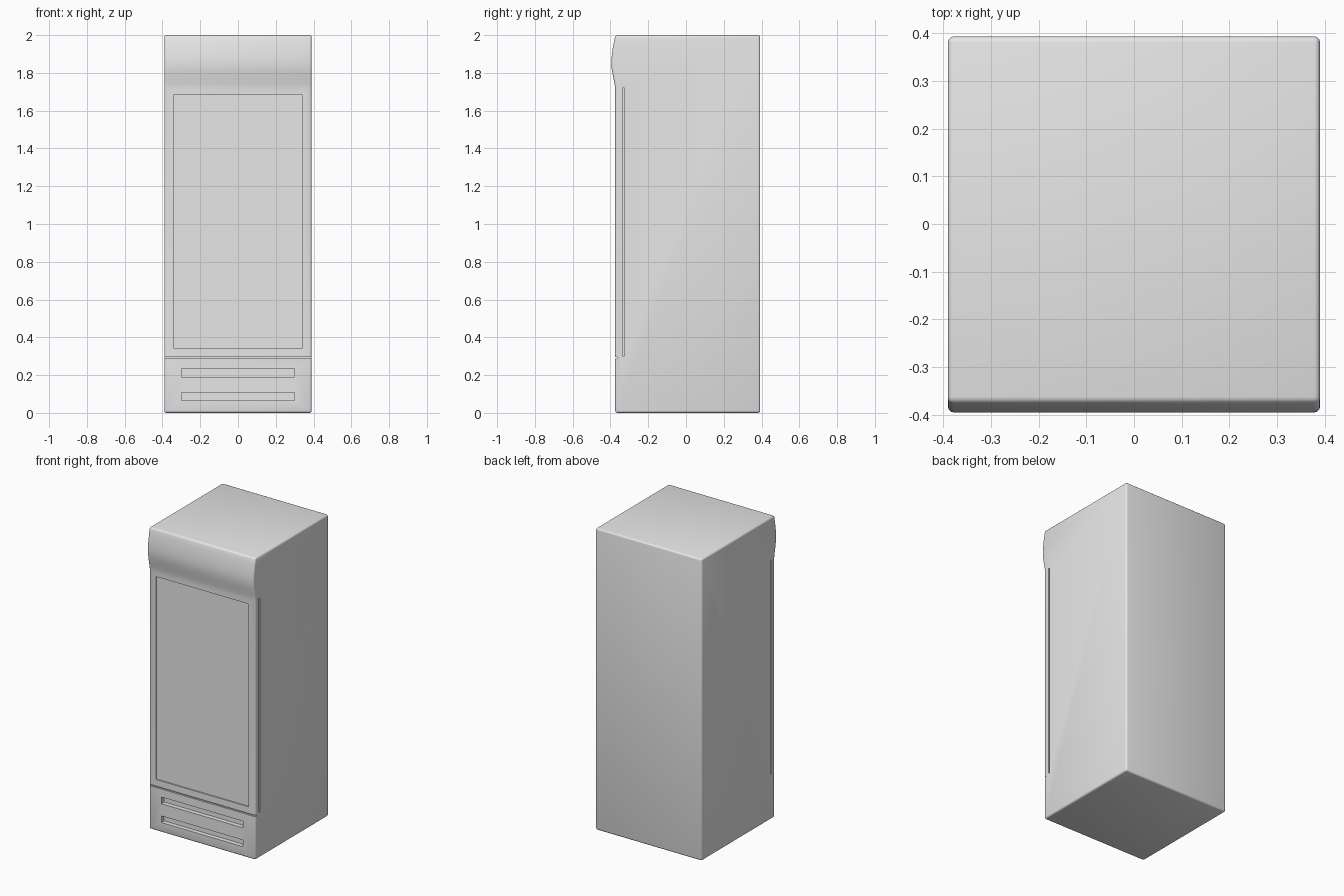
import bpy, bmesh

if "Cube" in bpy.data.objects:
    bpy.data.objects.remove(bpy.data.objects["Cube"])

grey = bpy.data.materials.new("light_grey")
grey.diffuse_color = (0.8, 0.8, 0.8, 1)
grey.use_nodes = True
grey.node_tree.nodes["Principled BSDF"].inputs["Base Color"].default_value = grey.diffuse_color

HALF_W, FRONT, BACK, TOP = 0.39, -0.375, 0.393, 2.0


def mesh_object(name, bm):
    bmesh.ops.recalc_face_normals(bm, faces=bm.faces)
    mesh = bpy.data.meshes.new(name)
    bm.to_mesh(mesh)
    bm.free()
    mesh.materials.append(grey)
    obj = bpy.data.objects.new(name, mesh)
    bpy.context.collection.objects.link(obj)
    return obj


def add_box(bm, x0, x1, y0, y1, z0, z1):
    geom = bmesh.ops.create_cube(bm, size=1)
    for v in geom["verts"]:
        v.co = (x0 if v.co.x < 0 else x1,
                y0 if v.co.y < 0 else y1,
                z0 if v.co.z < 0 else z1)


# Cabinet: side profile with a bulging header, extruded across the width
header = [(-0.375, 1.72), (-0.378, 1.74), (-0.383, 1.765), (-0.389, 1.795),
          (-0.393, 1.82), (-0.395, 1.845), (-0.3945, 1.87), (-0.392, 1.90),
          (-0.388, 1.93), (-0.382, 1.96), (-0.374, 2.0)]
profile = [(BACK, 0), (FRONT, 0)] + header + [(BACK, TOP)]
bm = bmesh.new()
side = bm.faces.new([bm.verts.new((-HALF_W, y, z)) for y, z in profile])
ext = bmesh.ops.extrude_face_region(bm, geom=[side])
for v in ext["geom"]:
    if isinstance(v, bmesh.types.BMVert):
        v.co.x = HALF_W
if not any(f.normal.x for f in bm.faces if len(f.verts) > 4):
    bm.normal_update()
# A face extrude removes the start cap, so close it when it is missing
bmesh.ops.holes_fill(bm, edges=[e for e in bm.edges if e.is_boundary], sides=0)
cabinet = mesh_object("cabinet", bm)

# Rounded outer edges
bevel = cabinet.modifiers.new("rounded_edges", "BEVEL")
bevel.width = 0.012
bevel.segments = 3
bevel.limit_method = "ANGLE"
bevel.angle_limit = 0.7

# Cutters: glass recess, seam under the door, vent slots, side door seams
bm = bmesh.new()
add_box(bm, -0.34, 0.34, -0.45, FRONT + 0.008, 0.34, 1.685)
add_box(bm, -0.45, 0.45, -0.45, FRONT + 0.010, 0.287, 0.296)
for z in (0.065, 0.19):
    add_box(bm, -0.30, 0.30, -0.45, FRONT + 0.03, z, z + 0.044)
for s in (-1, 1):
    x0, x1 = sorted((s * (HALF_W - 0.012), s * 0.45))
    add_box(bm, x0, x1, -0.336, -0.326, 0.30, 1.72)
cutter = mesh_object("groove_cutter", bm)
cutter.hide_render = True

cut = cabinet.modifiers.new("grooves", "BOOLEAN")
cut.operation = "DIFFERENCE"
cut.solver = "EXACT"
cut.object = cutter

# Apply the shaping, then smooth the curved surfaces
bpy.context.view_layer.objects.active = cabinet
cabinet.select_set(True)
cutter.select_set(False)
for name in ("rounded_edges", "grooves"):
    bpy.ops.object.modifier_apply(modifier=name)
bpy.data.objects.remove(cutter)
bpy.ops.object.shade_smooth_by_angle(angle=0.6)
